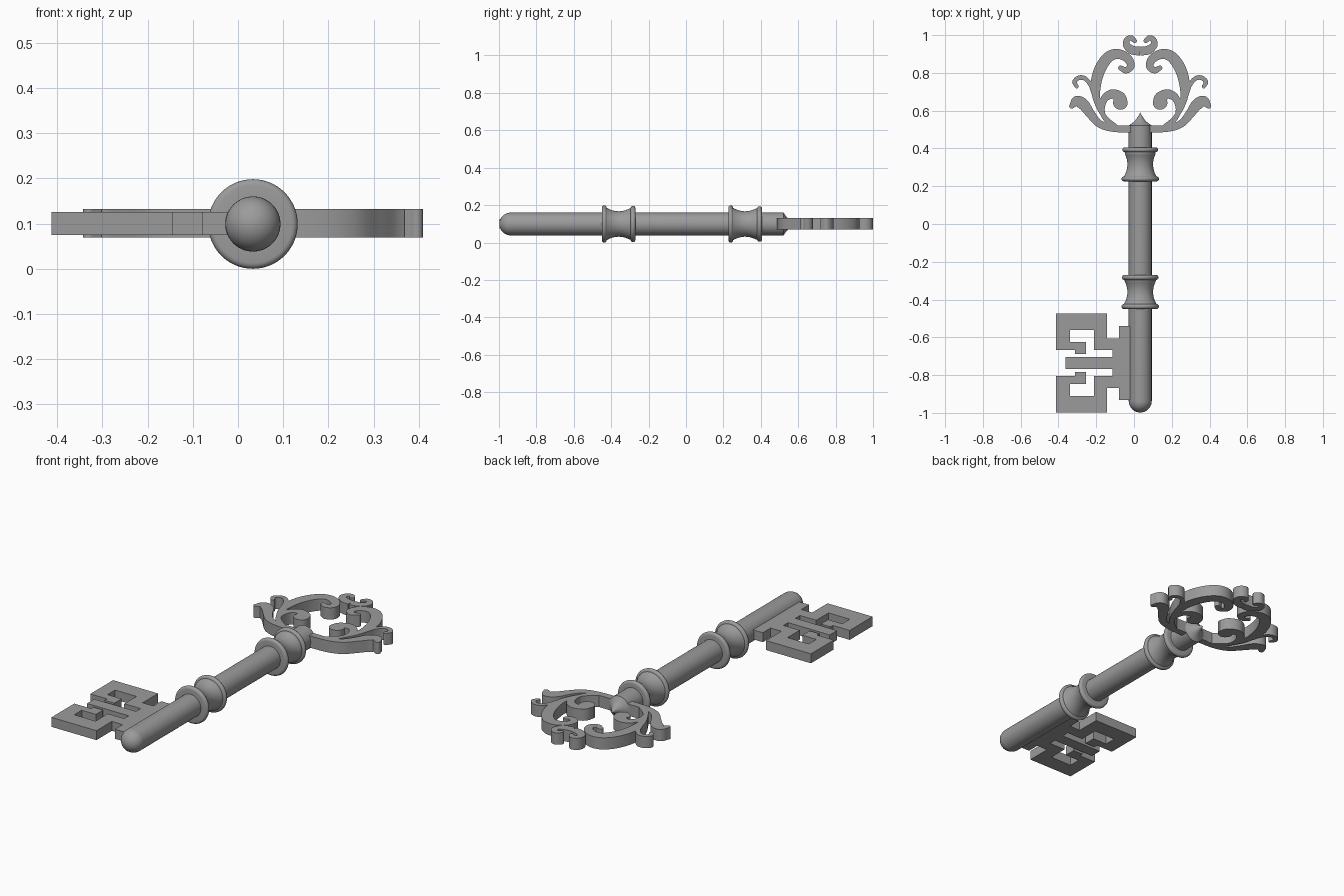
import bpy, bmesh, math
from mathutils import Vector

if "Cube" in bpy.data.objects:
    bpy.data.objects.remove(bpy.data.objects["Cube"])

CX, CZ = 0.033, 0.099        # shaft axis

iron = bpy.data.materials.new("dark_iron")
iron.diffuse_color = (0.33, 0.33, 0.33, 1)
iron.use_nodes = True
iron.node_tree.nodes["Principled BSDF"].inputs["Base Color"].default_value = iron.diffuse_color


def finish(name, bm, angle=35):
    bmesh.ops.remove_doubles(bm, verts=bm.verts, dist=1e-5)
    bmesh.ops.recalc_face_normals(bm, faces=bm.faces)
    me = bpy.data.meshes.new(name)
    bm.to_mesh(me)
    bm.free()
    me.materials.append(iron)
    ob = bpy.data.objects.new(name, me)
    bpy.context.collection.objects.link(ob)
    bpy.ops.object.select_all(action='DESELECT')
    ob.select_set(True)
    bpy.context.view_layer.objects.active = ob
    bpy.ops.object.shade_smooth_by_angle(angle=math.radians(angle))
    return ob


def lathe(name, profile, n=64):
    """Revolve (y, radius) points around the shaft axis."""
    bm = bmesh.new()
    vs = [bm.verts.new((CX + r, y, CZ)) for y, r in profile]
    es = [bm.edges.new(p) for p in zip(vs, vs[1:])]
    bmesh.ops.spin(bm, geom=vs + es, cent=(CX, 0, CZ), axis=(0, 1, 0),
                   angle=2 * math.pi, steps=n, use_merge=True)
    return finish(name, bm)


def sample(pts, steps=8):
    """Catmull-Rom through (x, y, width) points."""
    v = [Vector(p) for p in pts]
    v = [2 * v[0] - v[1]] + v + [2 * v[-1] - v[-2]]
    out = []
    for a, b, c, d in zip(v, v[1:], v[2:], v[3:]):
        for i in range(steps):
            t = i / steps
            out.append(0.5 * (2 * b + (c - a) * t + (2 * a - 5 * b + 4 * c - d) * t * t
                              + (3 * b - a - 3 * c + d) * t ** 3))
    return out + [v[-2]]


def scroll(name, pts, z0=0.069, z1=0.132):
    """Tapered flat scroll with a round end, on both sides of the axis.
    Points are hundredths of a unit: offset from axis, y, width."""
    path = sample([(x / 100, y / 100, w / 100) for x, y, w in pts])
    rows = []
    for i, p in enumerate(path):
        t = (path[min(i + 1, len(path) - 1)] - path[max(i - 1, 0)]).to_2d().normalized()
        rows.append((p.to_2d(), t, p.z / 2))
    p, t, r = rows[-1]
    for k in range(1, 7):
        a = k / 6 * math.radians(88)
        rows.append((p + t * r * math.sin(a), t, r * math.cos(a)))
    bm = bmesh.new()
    for s in (-1, 1):
        rings = []
        for p, t, h in rows:
            n = Vector((-t.y, t.x)) * h
            rings.append([bm.verts.new((CX + s * q.x, q.y, z))
                          for q, z in ((p + n, z0), (p - n, z0), (p - n, z1), (p + n, z1))])
        for A, B in zip(rings, rings[1:]):
            for i in range(4):
                j = (i + 1) % 4
                bm.faces.new((A[i], A[j], B[j], B[i]))
        bm.faces.new(rings[0])
        bm.faces.new(rings[-1])
    return finish(name, bm)


# Shaft: rounded tip, rod, concave spike at the bow end
R = 0.061
tip = [(-0.998 + R * (1 - math.cos(a)), R * math.sin(a))
       for a in [i * math.pi / 20 for i in range(11)]]
lathe("shaft", tip + [(0.522, R), (0.53, 0.048), (0.541, 0.034),
                      (0.555, 0.021), (0.57, 0.011), (0.59, 0.0)])


# Collars: rounded lip at both ends of a cove
def collar(name, y0, y1, r0, r1):
    """r0 and r1 are the lip radii at the two ends."""
    w = 0.013
    arc = [math.pi * i / 8 for i in range(9)]
    prof = [(y0, 0.055)]
    prof += [(y0 + w - w * math.cos(a), r0 - w + w * math.sin(a)) for a in arc]
    a0, a1 = y0 + 2 * w, y1 - 2 * w
    for i in range(1, 16):
        t = i / 16
        prof.append((a0 + (a1 - a0) * t, 0.068 + 0.018 * (2 * t - 1) ** 2))
    prof += [(y1 - w - w * math.cos(a), r1 - w + w * math.sin(a)) for a in arc]
    prof.append((y1, 0.055))
    lathe(name, prof)


collar("lower_collar", -0.45, -0.27, 0.099, 0.097)
collar("upper_collar", 0.226, 0.406, 0.099, 0.095)

# Bit: warded plate, symmetric about its middle tooth
half = [(0.03, 0.197), (-0.08, 0.197), (-0.08, 0.131), (-0.144, 0.131), (-0.144, 0.262),
        (-0.412, 0.262), (-0.412, 0.068), (-0.312, 0.068), (-0.312, 0.048),
        (-0.254, 0.048), (-0.254, 0.11), (-0.338, 0.11), (-0.338, 0.174),
        (-0.211, 0.174), (-0.211, 0.07), (-0.114, 0.07), (-0.114, 0.031), (-0.362, 0.031)]
outline = half + [(x, -y) for x, y in reversed(half)]
bm = bmesh.new()
f = bm.faces.new([bm.verts.new((x, y - 0.736, 0.075)) for x, y in outline])
ex = bmesh.ops.extrude_face_region(bm, geom=[f])
bmesh.ops.translate(bm, vec=(0, 0, 0.051),
                    verts=[g for g in ex["geom"] if isinstance(g, bmesh.types.BMVert)])
finish("bit", bm)

# Bow scrollwork
scroll("bow_leaf", [(0, 50.5, 4), (13.5, 50.5, 3.6), (21.5, 53, 4), (26.5, 58.5, 4.8),
                    (30, 63.2, 6), (33.6, 65, 5.6), (36.2, 62.5, 2.8)])
scroll("bow_outer_scroll", [(12, 51, 2), (19, 57, 2.4), (23, 66, 3.8), (23.3, 75, 5.6),
                            (20.8, 83, 6), (16.5, 88.6, 5.8), (11.5, 90, 5.2), (6.6, 87.6, 4.6),
                            (5, 83.6, 4), (7.6, 81.4, 3.4), (10.4, 82.6, 2.6)])
scroll("bow_inner_scroll", [(14, 51, 1.6), (18.5, 55.5, 2.2), (20.3, 61, 3), (18.8, 66.5, 4),
                            (14.8, 68.8, 5), (11, 67, 6.4), (10.5, 64.4, 7.8)])
scroll("bow_side_curl", [(21, 60, 1.6), (24.5, 68, 1.8), (26.3, 73.5, 2.2), (29.2, 77, 2.4),
                         (32.5, 77.4, 2.4), (34.8, 75.2, 2.4), (33.6, 72.8, 2)])
scroll("bow_crown", [(0, 91.5, 4.6), (4.2, 92.1, 4.6), (7.2, 94.6, 3.8), (7, 97.4, 3.2),
                     (4.8, 98.5, 2.8), (3, 97, 2.4)])
